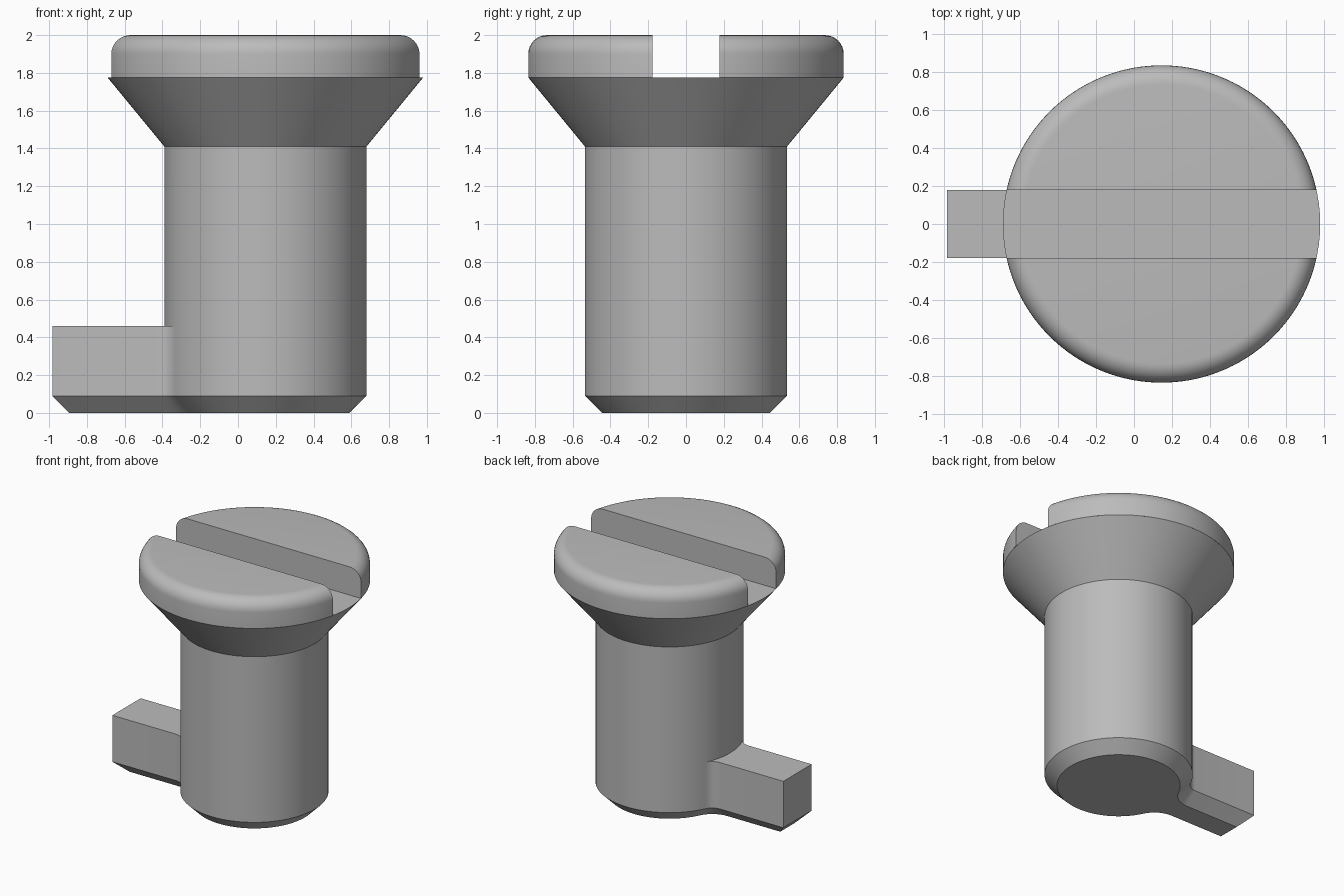
import bpy
import bmesh
from math import pi, sin, cos, asin, atan2, sqrt, radians

if "Cube" in bpy.data.objects:
    bpy.data.objects.remove(bpy.data.objects["Cube"])

AXIS_X = 0.145            # centre line of the shaft and head
SHAFT_R, HEAD_R = 0.535, 0.835
HALF_W, TAB_END = 0.178, -0.983
FILLET, CHAMFER = 0.1, 0.09
TAB_TOP, NECK_Z, SLOT_Z, TOP_Z = 0.46, 1.41, 1.775, 2.0

# Fillet centre and the angle at which it touches the shaft
FILLET_Y = HALF_W + FILLET
FILLET_X = AXIS_X - sqrt((SHAFT_R + FILLET) ** 2 - FILLET_Y ** 2)
TOUCH = atan2(FILLET_Y, AXIS_X - FILLET_X)

metal = bpy.data.materials.new("grey metal")
metal.use_nodes = True
grey = (0.5, 0.5, 0.5, 1)
metal.diffuse_color = grey
metal.node_tree.nodes["Principled BSDF"].inputs["Base Color"].default_value = grey


def arc(cx, cy, r, start, end, steps):
    angles = [start + (end - start) * i / steps for i in range(steps + 1)]
    return [(cx + r * cos(a), cy + r * sin(a)) for a in angles]


def add_ring(bm, points, z):
    return [bm.verts.new((x, y, z)) for x, y in points]


def bridge(bm, low, high):
    n = len(low)
    for i in range(n):
        j = (i + 1) % n
        bm.faces.new((low[i], low[j], high[j], high[i]))


def finish(bm, name):
    bmesh.ops.recalc_face_normals(bm, faces=bm.faces)
    mesh = bpy.data.meshes.new(name)
    bm.to_mesh(mesh)
    bm.free()
    mesh.materials.append(metal)
    obj = bpy.data.objects.new(name, mesh)
    bpy.context.collection.objects.link(obj)
    bpy.ops.object.select_all(action='DESELECT')
    obj.select_set(True)
    bpy.context.view_layer.objects.active = obj
    bpy.ops.object.shade_smooth_by_angle(angle=radians(30))
    return obj


def shaft_arc(inset):
    return arc(AXIS_X, 0, SHAFT_R - inset, TOUCH - pi, pi - TOUCH, 80)


def tab_outline(inset):
    """Fillet, tab end and mirrored fillet, offset inwards."""
    side = arc(FILLET_X, FILLET_Y, FILLET + inset, -TOUCH, -pi / 2, 8)[1:]
    side.append((TAB_END + inset, HALF_W - inset))
    return side + [(x, -y) for x, y in reversed(side)]


# Shaft with side tab, chamfered foot and conical neck
bm = bmesh.new()
rings = []
for inset, z in ((CHAMFER, 0), (0, CHAMFER), (0, TAB_TOP)):
    rings.append(add_ring(bm, shaft_arc(inset) + tab_outline(inset), z))
bm.faces.new(rings[0])
bridge(bm, rings[0], rings[1])
bridge(bm, rings[1], rings[2])

count = len(shaft_arc(0))
closing = arc(AXIS_X, 0, SHAFT_R, pi - TOUCH, pi + TOUCH, 20)[1:-1]
inner = add_ring(bm, closing, TAB_TOP)
bm.faces.new(rings[2][count - 1:] + [rings[2][0]] + inner[::-1])

circle = shaft_arc(0) + closing
scale = HEAD_R / SHAFT_R
wide = [(AXIS_X + (x - AXIS_X) * scale, y * scale) for x, y in circle]
neck = add_ring(bm, circle, NECK_Z)
rim = add_ring(bm, wide, SLOT_Z)
bridge(bm, rings[2][:count] + inner, neck)
bridge(bm, neck, rim)
bm.faces.new(rim)
finish(bm, "shaft_with_tab")

# Rounded head halves on either side of the screwdriver slot
ROUND = 0.1
levels = [(HEAD_R, SLOT_Z)]
for i in range(9):
    a = i / 8 * pi / 2
    levels.append((HEAD_R - ROUND * (1 - cos(a)), TOP_Z - ROUND * (1 - sin(a))))
for name, side in (("head_half_front", -1), ("head_half_back", 1)):
    bm = bmesh.new()
    layers = []
    for r, z in levels:
        a = asin(HALF_W / r)
        points = [(x, side * y) for x, y in arc(AXIS_X, 0, r, a, pi - a, 64)]
        layers.append(add_ring(bm, points, z))
    for low, high in zip(layers, layers[1:]):
        for i in range(64):
            bm.faces.new((low[i], low[i + 1], high[i + 1], high[i]))
    bm.faces.new(layers[-1])
    # Flat slot wall
    bm.faces.new([l[0] for l in layers] + [l[-1] for l in reversed(layers)])
    finish(bm, name)
